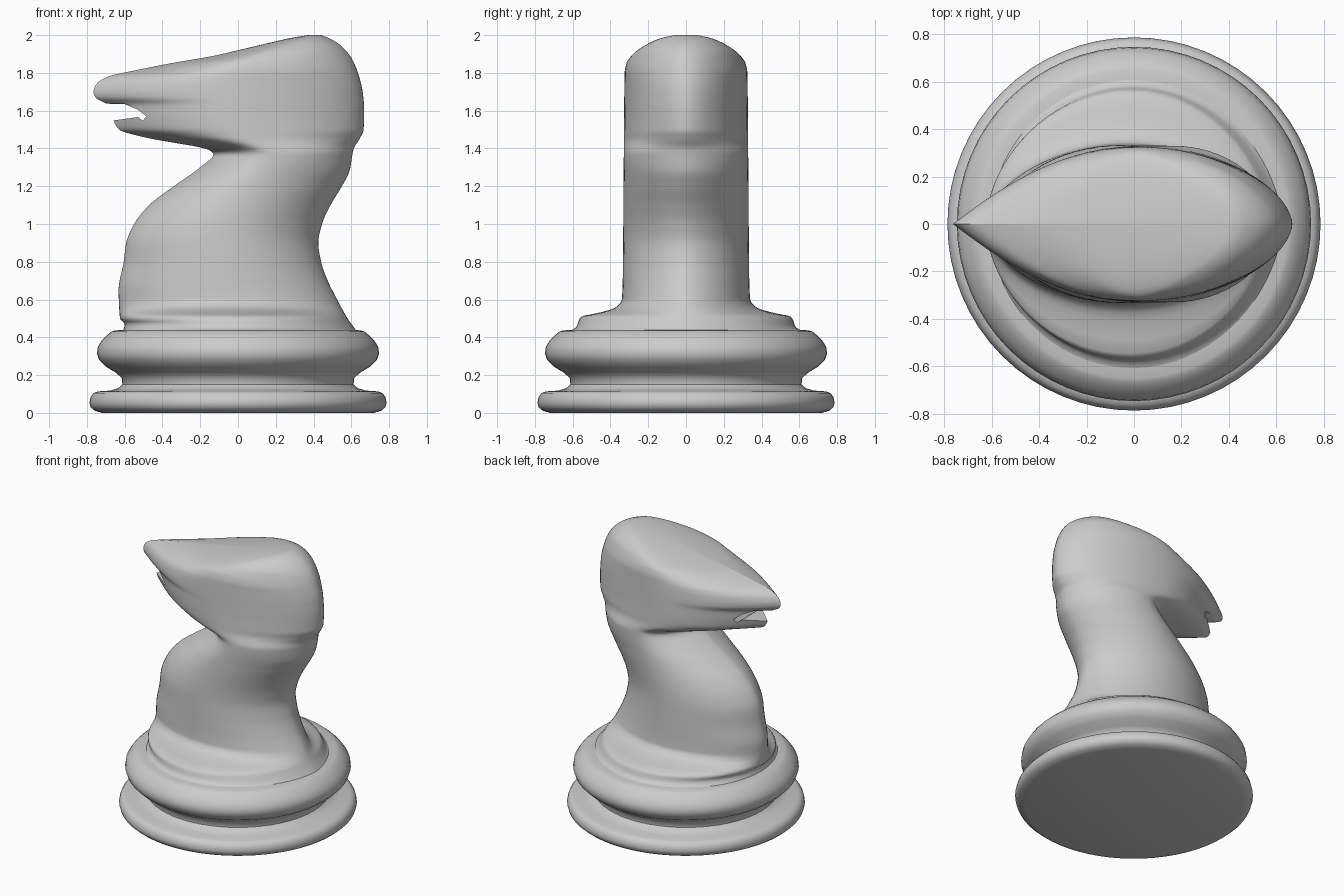
import bpy, bmesh, math

if "Cube" in bpy.data.objects:
    bpy.data.objects.remove(bpy.data.objects["Cube"], do_unlink=True)

grey = bpy.data.materials.new("plain grey")
grey.use_nodes = True
grey.diffuse_color = (0.6, 0.6, 0.6, 1)
grey.node_tree.nodes["Principled BSDF"].inputs["Base Color"].default_value = (0.6, 0.6, 0.6, 1)


def smooth_curve(points):
    """Return a function that follows the points without overshooting."""
    xs, ys = zip(*points)
    slope = [(ys[i + 1] - ys[i]) / (xs[i + 1] - xs[i]) for i in range(len(xs) - 1)]
    tangent = [slope[0]]
    for a, b in zip(slope, slope[1:]):
        tangent.append(2 * a * b / (a + b) if a * b > 0 else 0)
    tangent.append(slope[-1])

    def value(x):
        i = 0
        while i < len(slope) - 1 and x > xs[i + 1]:
            i += 1
        h = xs[i + 1] - xs[i]
        t = min(max((x - xs[i]) / h, 0), 1)
        s = 1 - t
        return (ys[i] * s * s * (1 + 2 * t) + ys[i + 1] * t * t * (3 - 2 * t)
                + h * tangent[i] * t * s * s - h * tangent[i + 1] * t * t * s)
    return value


def loft(name, rings):
    """Skin a stack of closed rings and cap both ends."""
    bm = bmesh.new()
    rows = [[bm.verts.new(p) for p in ring] for ring in rings]
    for low, high in zip(rows, rows[1:]):
        for i in range(len(low)):
            j = (i + 1) % len(low)
            bm.faces.new((low[i], low[j], high[j], high[i]))
    bm.faces.new(rows[0][::-1])
    bm.faces.new(rows[-1])
    bmesh.ops.recalc_face_normals(bm, faces=bm.faces)
    mesh = bpy.data.meshes.new(name)
    bm.to_mesh(mesh)
    bm.free()
    obj = bpy.data.objects.new(name, mesh)
    bpy.context.collection.objects.link(obj)
    mesh.materials.append(grey)
    return obj


def activate(obj):
    bpy.ops.object.select_all(action="DESELECT")
    obj.select_set(True)
    bpy.context.view_layer.objects.active = obj


def smooth(obj, degrees):
    activate(obj)
    bpy.ops.object.shade_smooth_by_angle(angle=math.radians(degrees))


def circle(radius, z, sides=64):
    return [(radius * math.cos(math.tau * i / sides),
             radius * math.sin(math.tau * i / sides), z) for i in range(sides)]


# Turned base: foot disc, waist and rounded collar
foot = [(.72, 0), (.76, .012), (.78, .03), (.787, .055), (.78, .085), (.765, .105),
        (.74, .114), (.68, .118), (.635, .13), (.612, .15), (.615, .185), (.65, .215),
        (.70, .245), (.735, .28), (.747, .315), (.742, .35), (.72, .385), (.695, .41),
        (.67, .43), (.65, .437), (.57, .44)]
base = loft("turned_base", [circle(r, z) for r, z in foot])
smooth(base, 50)

# Horse: outline, widest point, half width and bluntness by height
front_edge = smooth_curve([
    (.43, -.61), (.47, -.60), (.50, -.625), (.65, -.632), (.8, -.605), (.9, -.592),
    (1, -.55), (1.1, -.47), (1.2, -.34), (1.3, -.2), (1.37, -.13), (1.39, -.15),
    (1.41, -.22), (1.43, -.34), (1.46, -.50), (1.5, -.63), (1.55, -.66), (1.63, -.69),
    (1.67, -.755), (1.7, -.765), (1.74, -.75), (1.78, -.69), (1.81, -.56), (1.85, -.36),
    (1.89, -.13), (1.92, 0), (1.96, .17), (1.985, .28), (2, .37)])
back_edge = smooth_curve([
    (.43, .63), (.5, .58), (.6, .525), (.7, .475), (.8, .44), (.9, .425), (1, .445),
    (1.1, .49), (1.2, .55), (1.28, .59), (1.4, .613), (1.45, .643), (1.5, .665),
    (1.6, .668), (1.7, .66), (1.8, .635), (1.88, .6), (1.94, .55), (1.98, .49), (2, .44)])
widest = smooth_curve([(.43, 0), (.6, -.03), (.9, -.06), (1.2, .08), (1.37, .17),
                       (1.46, .03), (1.6, 0), (1.85, .04), (1.93, .2), (2, .4)])
half_width = smooth_curve([(.43, .63), (.45, .585), (.51, .555), (.53, .46), (.56, .37),
                           (.6, .34), (.7, .335), (1.3, .33), (1.8, .325), (1.85, .315),
                           (1.9, .28), (1.95, .21), (1.985, .13), (2, .06)])
front_power = smooth_curve([(.43, .5), (.6, .6), (1.2, .65), (1.4, .8), (1.5, 1.05),
                            (1.8, 1.05), (1.9, .8), (2, .55)])


def slice_ring(z, sides=72):
    c, w = widest(z), half_width(z)
    ring = []
    for i in range(sides):
        t = math.tau * i / sides
        cos, sin = math.cos(t), math.sin(t)
        reach = back_edge(z) - c if cos > 0 else c - front_edge(z)
        power = .58 if cos > 0 else front_power(z)
        y = math.copysign(w * abs(sin) ** (2 * power), sin) if abs(sin) > 1e-6 else 0
        ring.append((c + reach * cos, y, z))
    return ring


steps = 150
horse = loft("horse_head_and_neck",
             [slice_ring(.43 + (2 - .43) * i / steps) for i in range(steps + 1)])

# Open mouth cut through the muzzle
mouth = [(-.9, 1.655), (-.74, 1.65), (-.70, 1.637), (-.6, 1.635), (-.53, 1.605),
         (-.485, 1.57), (-.505, 1.547), (-.53, 1.566), (-.66, 1.548), (-.9, 1.54)]
cutter = loft("mouth_cutter", [[(x, y, z) for x, z in mouth] for y in (-.5, .5)])
cutter.hide_render = True
activate(horse)
cut = horse.modifiers.new("mouth", "BOOLEAN")
cut.operation = "DIFFERENCE"
cut.solver = "EXACT"
cut.object = cutter
bpy.ops.object.modifier_apply(modifier=cut.name)
bpy.data.objects.remove(cutter, do_unlink=True)
smooth(horse, 50)
